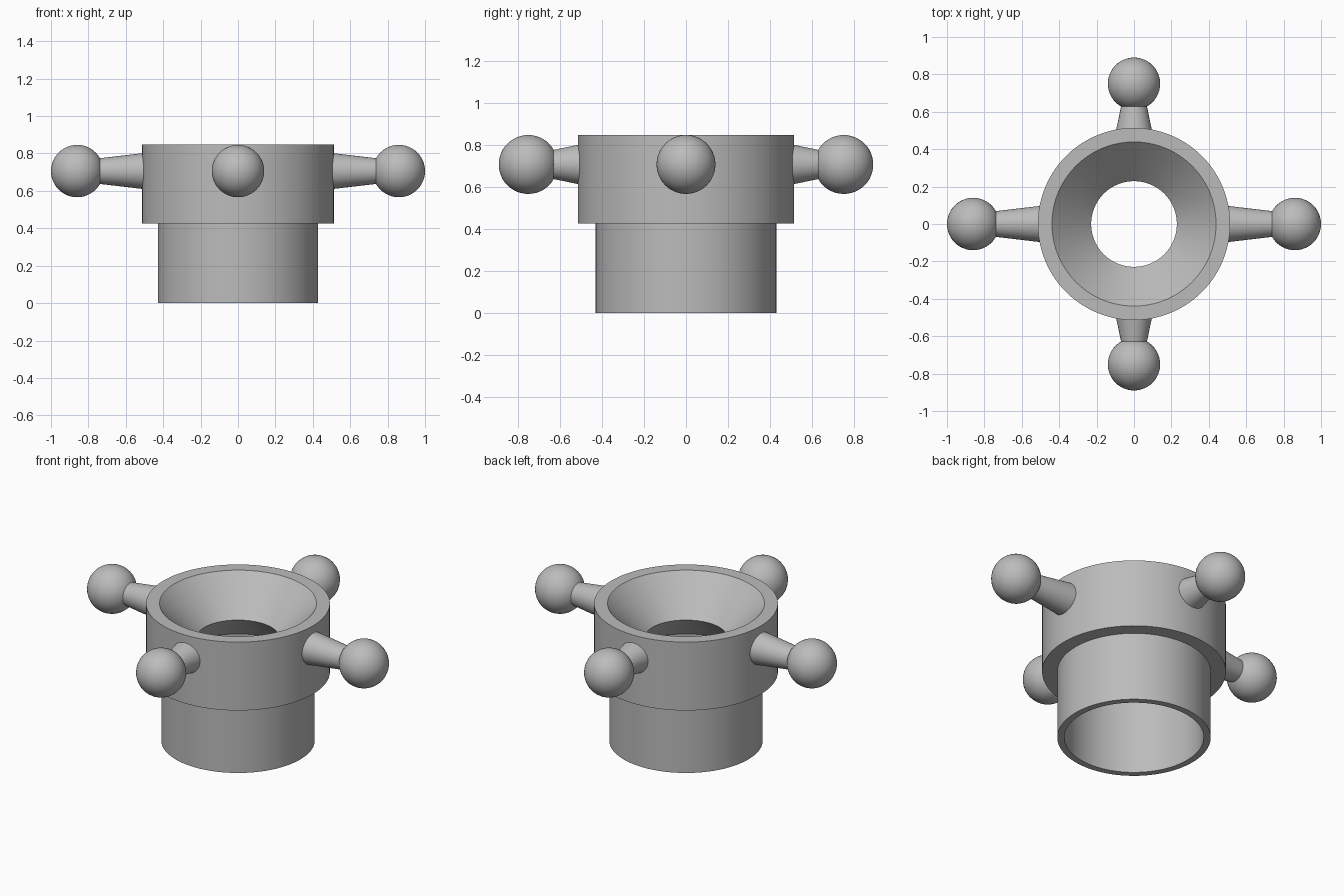
import bpy, bmesh, math
from mathutils import Matrix, Vector

cube = bpy.data.objects.get("Cube")
if cube:
    bpy.data.objects.remove(cube, do_unlink=True)

grey = bpy.data.materials.new("plain grey")
grey.use_nodes = True
colour = (0.5, 0.5, 0.5, 1)
grey.diffuse_color = colour
grey.node_tree.nodes["Principled BSDF"].inputs["Base Color"].default_value = colour

SEGMENTS = 96
ARM_Z = 0.706
BALL_R = 0.14


def finish(name, bm):
    """Turn a bmesh into a smooth-shaded object with sharp edges kept."""
    bmesh.ops.recalc_face_normals(bm, faces=bm.faces)
    mesh = bpy.data.meshes.new(name)
    bm.to_mesh(mesh)
    bm.free()
    mesh.materials.append(grey)
    obj = bpy.data.objects.new(name, mesh)
    bpy.context.collection.objects.link(obj)
    bpy.ops.object.select_all(action='DESELECT')
    obj.select_set(True)
    bpy.context.view_layer.objects.active = obj
    bpy.ops.object.shade_smooth_by_angle(angle=math.radians(30))
    return obj


def lathe(name, profile):
    """Spin a closed (radius, height) profile around z."""
    bm = bmesh.new()
    verts = [bm.verts.new((r, 0, z)) for r, z in profile]
    edges = [bm.edges.new((v, verts[(i + 1) % len(verts)])) for i, v in enumerate(verts)]
    bmesh.ops.spin(bm, geom=verts + edges, cent=(0, 0, 0), axis=(0, 0, 1),
                   angle=math.tau, steps=SEGMENTS, use_duplicate=False)
    bmesh.ops.remove_doubles(bm, verts=bm.verts, dist=1e-4)
    return finish(name, bm)


# Stepped collar: funnel mouth, narrow throat, flared underside, open tube
lathe("funnel_collar", [
    (0.39, 0), (0.429, 0), (0.429, 0.425), (0.514, 0.425),
    (0.514, 0.847), (0.439, 0.847), (0.229, 0.637), (0.39, 0.476)])


def handle(side, direction, reach):
    """Tapered arm along a direction, ending in a ball at the given reach."""
    direction = Vector(direction)
    turn = direction.to_track_quat('Z', 'Y').to_matrix().to_4x4()
    root, base_r, tip_r = 0.49, 0.098, 0.068
    tip = reach - 0.115
    centre = direction * (root + tip) / 2 + Vector((0, 0, ARM_Z))
    bm = bmesh.new()
    bmesh.ops.create_cone(bm, cap_ends=True, segments=48, radius1=base_r, radius2=tip_r,
                          depth=tip - root, matrix=Matrix.Translation(centre) @ turn)
    finish(side + "_arm", bm)

    bm = bmesh.new()
    ball_at = direction * reach + Vector((0, 0, ARM_Z))
    bmesh.ops.create_uvsphere(bm, u_segments=48, v_segments=24, radius=BALL_R,
                              matrix=Matrix.Translation(ball_at))
    finish(side + "_ball", bm)


# Four handles, the side pair longer than the front and back pair
handle("left", (1, 0, 0), 0.86)
handle("right", (-1, 0, 0), 0.86)
handle("front", (0, -1, 0), 0.75)
handle("back", (0, 1, 0), 0.75)
